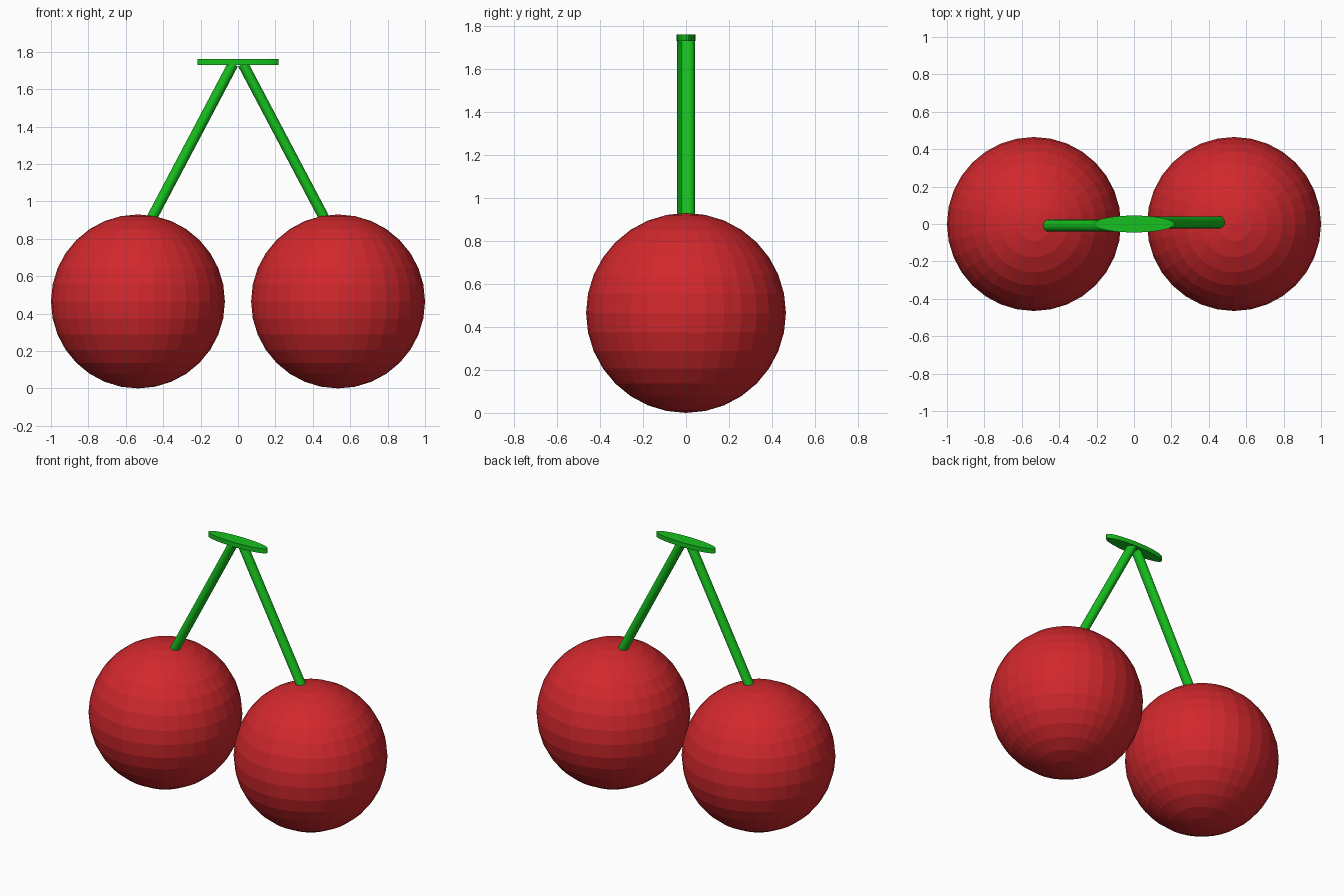
import bpy
from mathutils import Vector

if "Cube" in bpy.data.objects:
    bpy.data.objects.remove(bpy.data.objects["Cube"])


def material(name, color):
    mat = bpy.data.materials.new(name)
    mat.diffuse_color = color
    mat.use_nodes = True
    mat.node_tree.nodes["Principled BSDF"].inputs["Base Color"].default_value = mat.diffuse_color
    return mat


RED = material("cherry_red", (0.64, 0.021, 0.026, 1))
GREEN = material("stem_green", (0.008, 0.53, 0.013, 1))


def finish(name, mat):
    obj = bpy.context.object
    obj.name = name
    obj.data.materials.append(mat)
    return obj


def rod(name, start, end, radius, mat):
    start, end = Vector(start), Vector(end)
    axis = end - start
    bpy.ops.mesh.primitive_cylinder_add(
        vertices=32, radius=radius, depth=axis.length,
        location=(start + end) / 2,
        rotation=axis.to_track_quat('Z', 'Y').to_euler())
    return finish(name, mat)


for side, s in (("left", -1), ("right", 1)):
    # Faceted fruit
    bpy.ops.mesh.primitive_uv_sphere_add(
        segments=32, ring_count=16, radius=0.465, location=(s * 0.535, 0, 0.465))
    finish(side + "_cherry", RED)

    # Slanted stem, slightly offset front/back, sunk into the fruit
    y = s * 0.009
    stem = rod(side + "_stem", (s * 0.472, y, 0.89), (s * 0.026, y, 1.735), 0.032, GREEN)
    stem.scale.y = 0.88  # a little slimmer seen from the front

# Thin elliptical cap joining the stems
bpy.ops.mesh.primitive_cylinder_add(
    vertices=32, radius=1, depth=1, location=(0, 0, 1.745))
cap = finish("stem_cap", GREEN)
cap.scale = (0.217, 0.045, 0.03)
